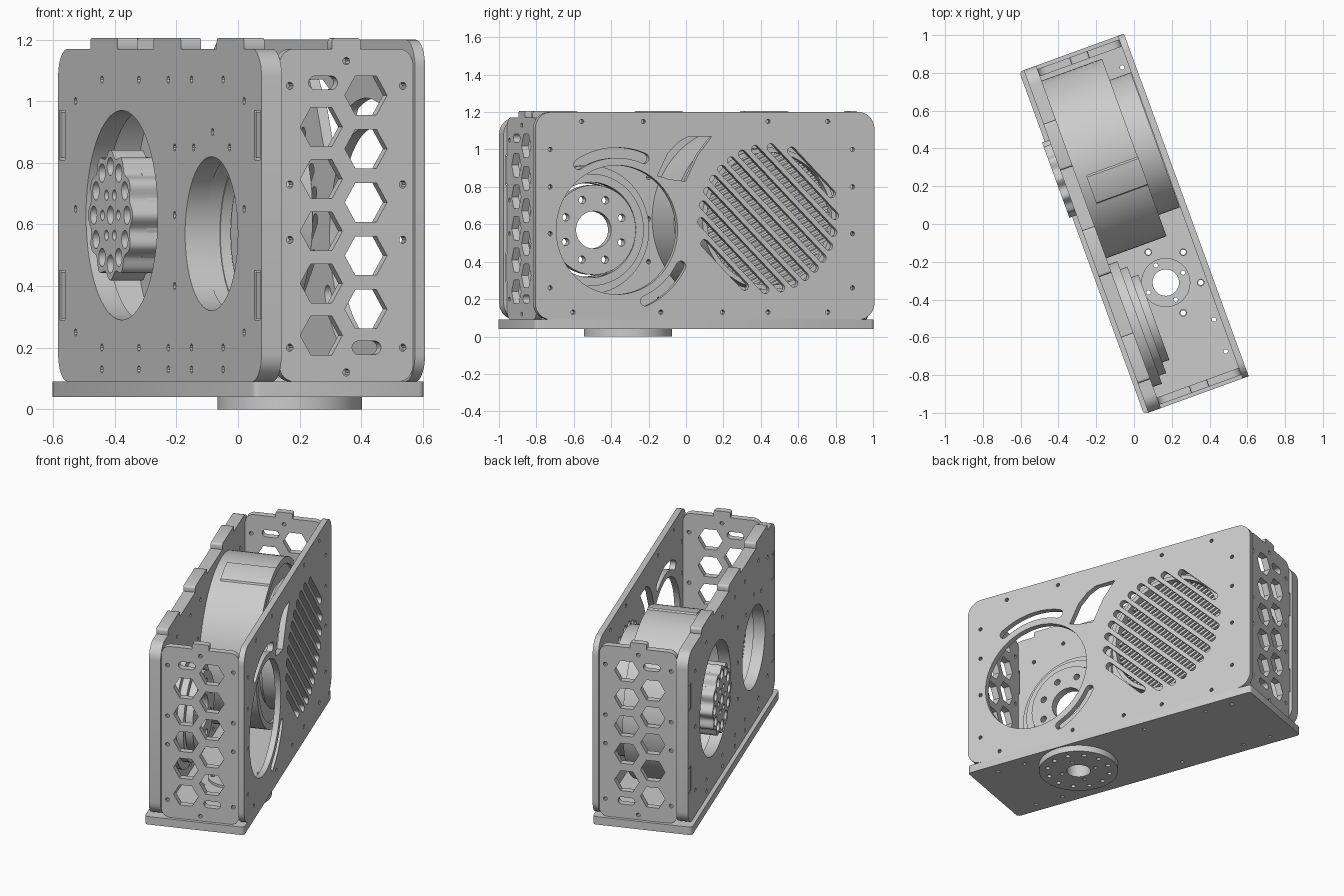
import bpy, bmesh, math
from mathutils import Matrix, Vector

if "Cube" in bpy.data.objects:
    bpy.data.objects.remove(bpy.data.objects["Cube"])

YAW = Matrix.Rotation(math.radians(20), 4, 'Z')     # whole box is turned 20 degrees
tau = math.tau


# ---------- 2D loop helpers ----------
def circle(x, y, r, n=48, a0=0.0):
    return [(x + r * math.cos(a0 + tau * i / n), y + r * math.sin(a0 + tau * i / n)) for i in range(n)]


def ring_of_holes(x, y, rad, r, n, a0=0.0, seg=14):
    return [circle(*p, r, seg) for p in circle(x, y, rad, n, a0)]


def rect(x0, x1, y0, y1, r=0.0, n=8):
    if r == 0:
        return [(x0, y0), (x1, y0), (x1, y1), (x0, y1)]
    pts = []
    for cx, cy, a in ((x1 - r, y1 - r, 0), (x0 + r, y1 - r, 90), (x0 + r, y0 + r, 180), (x1 - r, y0 + r, 270)):
        for i in range(n + 1):
            t = math.radians(a + 90 * i / n)
            pts.append((cx + r * math.cos(t), cy + r * math.sin(t)))
    return pts


def stadium(x, y, half, r, ang, n=8):
    pts = []
    for s, a in ((1, -90), (-1, 90)):
        for i in range(n + 1):
            t = math.radians(a + 180 * i / n)
            px, py = s * (half - r) + r * math.cos(t), r * math.sin(t)
            pts.append((x + px * math.cos(ang) - py * math.sin(ang), y + px * math.sin(ang) + py * math.cos(ang)))
    return pts


def arc_slot(x, y, r0, r1, a0, a1, n=16, cap=6):
    mid, h = (r0 + r1) / 2, (r1 - r0) / 2
    a0, a1 = math.radians(a0), math.radians(a1)
    pol = lambda r, t: (x + r * math.cos(t), y + r * math.sin(t))
    pts = [pol(r1, a0 + (a1 - a0) * i / n) for i in range(n + 1)]
    for i in range(1, cap):
        c, t = pol(mid, a1), a1 + math.pi * i / cap
        pts.append((c[0] + h * math.cos(t), c[1] + h * math.sin(t)))
    pts += [pol(r0, a1 - (a1 - a0) * i / n) for i in range(n + 1)]
    for i in range(1, cap):
        c, t = pol(mid, a0), a0 + math.pi + math.pi * i / cap
        pts.append((c[0] + h * math.cos(t), c[1] + h * math.sin(t)))
    return pts


# ---------- sheet helper: outline plus holes, extruded between two depths ----------
AXES = {'side': ((0, 1, 0), (0, 0, 1), (1, 0, 0)),    # loop is (length, height), depth across
        'end': ((1, 0, 0), (0, 0, 1), (0, -1, 0)),    # loop is (across, height), depth towards front
        'flat': ((1, 0, 0), (0, 1, 0), (0, 0, 1))}    # loop is (across, length), depth up


def sheet(name, kind, d0, d1, *loops):
    cu = bpy.data.curves.new(name, 'CURVE')
    cu.dimensions, cu.fill_mode, cu.extrude = '2D', 'BOTH', abs(d1 - d0) / 2
    for lp in loops:
        sp = cu.splines.new('POLY')
        sp.points.add(len(lp) - 1)
        for p, (x, y) in zip(sp.points, lp):
            p.co = (x, y, 0, 1)
        sp.use_cyclic_u = True
    tmp = bpy.data.objects.new(name + "_outline", cu)
    bpy.context.collection.objects.link(tmp)
    bpy.context.view_layer.update()
    me = bpy.data.meshes.new_from_object(tmp.evaluated_get(bpy.context.evaluated_depsgraph_get()))
    bpy.data.objects.remove(tmp)
    m = Matrix([Vector(a) for a in AXES[kind]]).transposed().to_4x4()
    bm = bmesh.new()
    bm.from_mesh(me)
    bmesh.ops.remove_doubles(bm, verts=bm.verts, dist=1e-5)
    bmesh.ops.transform(bm, matrix=YAW @ m @ Matrix.Translation((0, 0, (d0 + d1) / 2)), verts=bm.verts)
    bmesh.ops.recalc_face_normals(bm, faces=bm.faces)
    bm.to_mesh(me)
    bm.free()
    me.name = name
    me.shade_smooth()
    me.set_sharp_from_angle(angle=math.radians(32))
    ob = bpy.data.objects.new(name, me)
    bpy.context.collection.objects.link(ob)
    return ob


FAN, PORT = (0.36, 0.63), (-0.5, 0.57)     # the two axes running across the box
SLOTS = ((0.29, 0.45), (0.81, 0.97))       # heights of the corner joints
L = 0.965
screws = lambda pts: [circle(x, y, 0.012, 10) for x, y in pts]

# base plate and the round foot below it
BC = (0.052, -0.349)
base_holes = [circle(*BC, 0.07)] + ring_of_holes(*BC, 0.185, 0.018, 6, math.radians(-20))
base_holes += ring_of_holes(*BC, 0.105, 0.012, 4, math.radians(10), 10)
base_holes += screws([(s * 0.225, v) for s in (-1, 1) for v in (-0.8, -0.62, 0.2, 0.62, 0.8)])
sheet("base_plate", 'flat', 0.04, 0.09, rect(-0.295, 0.295, -L, L, 0.02, 3), *base_holes)
sheet("foot_disc", 'flat', 0.0, 0.04, circle(*BC, 0.235, 64), circle(*BC, 0.07),
      *ring_of_holes(*BC, 0.185, 0.014, 12, math.radians(-20)),
      *ring_of_holes(*BC, 0.105, 0.012, 4, math.radians(10), 10))
sheet("base_collar", 'flat', 0.09, 0.105, circle(*BC, 0.13), circle(*BC, 0.07),
      *ring_of_holes(*BC, 0.105, 0.012, 4, math.radians(10), 10))

# right panel: port opening, curved vents, diagonal grille
holes = [circle(*PORT, 0.345, 72), arc_slot(*PORT, 0.385, 0.44, 68, 122), arc_slot(*PORT, 0.385, 0.44, -67, -28),
         [(-0.27, 0.86), (-0.21, 0.98), (-0.15, 1.04), (-0.09, 1.07), (0.04, 1.07), (-0.04, 0.97), (-0.11, 0.83), (-0.2, 0.84)]]
for i in range(-5, 6):
    t = i * 0.07
    holes.append(stadium(FAN[0] + t * 0.707, FAN[1] + t * 0.707, math.sqrt(0.395 ** 2 - t * t), 0.022, -math.pi / 4))
holes += screws([(v, z) for v in (-0.88, 0.84) for z in (0.26, 0.55, 0.8, 1.0)] +
                [(v, 1.15) for v in (-0.7, -0.35, 0.36, 0.7)] + [(v, 0.13) for v in (-0.75, -0.25, 0.1, 0.36, 0.7)])
sheet("right_panel", 'side', 0.26, 0.295, rect(-L, L, 0.09, 1.2, 0.09), *holes)

# left panel: two large openings, joint slots, screw holes
lh = [circle(*FAN, 0.34, 72), circle(-0.49, 0.57, 0.25, 64)]
lh += [rect(s * 0.925 - 0.025, s * 0.925 + 0.025, a, b) for s in (-1, 1) for a, b in SLOTS]
lh += screws([(v, z) for v in (-0.8, 0.8) for z in (0.25, 0.65, 1.0)] +
             [(v, z) for v in (-0.6, -0.3, -0.08, 0.2, 0.55) for z in (0.13, 0.2, 1.07)] +
             [(-0.14, 0.4), (-0.14, 0.63), (-0.14, 0.85), (-0.5, 0.9), (-0.32, 0.85), (-0.66, 0.85)])
sheet("left_panel", 'side', -0.27, -0.2, rect(-L, L, 0.09, 1.17, 0.09), *lh)
for i, v in enumerate((0.53, -0.07, -0.67)):
    sheet("left_top_tab_%d" % i, 'side', -0.27, -0.2, rect(v - 0.13, v + 0.13, 1.16, 1.205, 0.012, 3))

# honeycomb end panels with joint tabs
hexes = [circle(-0.056, 0.24 + 0.169 * i, 0.073, 6) for i in range(5)]
hexes += [circle(0.098, 0.325 + 0.1735 * i, 0.073, 6) for i in range(5)]
hexes += [stadium(-0.05, 1.06, 0.05, 0.022, 0), stadium(0.1, 0.2, 0.05, 0.022, 0)]
hexes += screws([(u, z) for u in (-0.165, 0.225) for z in (0.2, 0.55, 0.73, 1.05)] + [(0.03, 0.12), (0.03, 1.13)])
for name, s in (("front", 1), ("back", -1)):
    d = s * 0.925
    sheet(name + "_honeycomb", 'end', d - 0.02, d + 0.02, rect(-0.2, 0.26, 0.09, 1.17, 0.05), *hexes)
    sheet(name + "_top_tab", 'end', d - 0.02, d + 0.02, rect(-0.02, 0.08, 1.16, 1.205, 0.012, 3))
    for a, b in SLOTS:
        sheet(name + "_joint_tab", 'end', d - 0.02, d + 0.02, rect(-0.268, -0.19, a + 0.005, b - 0.005))

# big drum housing with strap
DR = (0.38, 0.63)
sheet("drum_shell", 'side', -0.2, 0.14, circle(*DR, 0.5, 96), circle(*DR, 0.46, 96))
sheet("drum_wall", 'side', -0.05, 0.12, circle(*DR, 0.462, 96))
sheet("drum_strap", 'side', -0.15, 0.142, arc_slot(*DR, 0.49, 0.508, 97, 114, 10, 2))
for v in (0.2, 0.3):
    for u in (-0.13, 0.12):
        sheet("strap_screw", 'flat', 1.07, 1.128 - (0.38 - v) ** 2, circle(u, v, 0.014, 12))

# fan ring and fine mesh behind the grille
sheet("fan_ring", 'side', 0.14, 0.258, circle(*DR, 0.38, 80), circle(*DR, 0.355, 80))
sheet("fan_back", 'side', 0.12, 0.2, circle(*DR, 0.357, 80))
for i in range(-11, 12):
    t = i * 0.03
    a = math.radians(25)
    sheet("mesh_bar", 'side', 0.2, 0.225, stadium(DR[0] - t * math.sin(a), DR[1] + t * math.cos(a),
          math.sqrt(0.355 ** 2 - t * t), 0.008, a, 2))

# scalloped wheel standing out of the left panel
lobes = [(FAN[0] + (0.2 + 0.012 * math.cos(12 * t)) * math.cos(t), FAN[1] + (0.2 + 0.012 * math.cos(12 * t)) * math.sin(t))
         for t in (tau * i / 120 for i in range(120))]
sheet("wheel_rim", 'side', -0.31, -0.2, lobes, *ring_of_holes(*FAN, 0.158, 0.03, 12, 0, 16),
      *ring_of_holes(*FAN, 0.075, 0.017, 6), circle(*FAN, 0.03, 20))
sheet("wheel_backing", 'side', -0.25, -0.19, circle(*FAN, 0.19))
sheet("wheel_motor", 'side', -0.2, -0.04, circle(*FAN, 0.15))

# stepped port collar and its bolted flange
sheet("port_ring_outer", 'side', -0.2, -0.15, circle(*PORT, 0.345, 72), circle(*PORT, 0.26, 64))
sheet("port_ring_inner", 'side', -0.15, -0.11, circle(*PORT, 0.3, 72), circle(*PORT, 0.255, 64))
sheet("port_flange", 'side', -0.12, -0.07, circle(*PORT, 0.24, 64), circle(*PORT, 0.1),
      *ring_of_holes(*PORT, 0.172, 0.02, 8, math.radians(22)))
